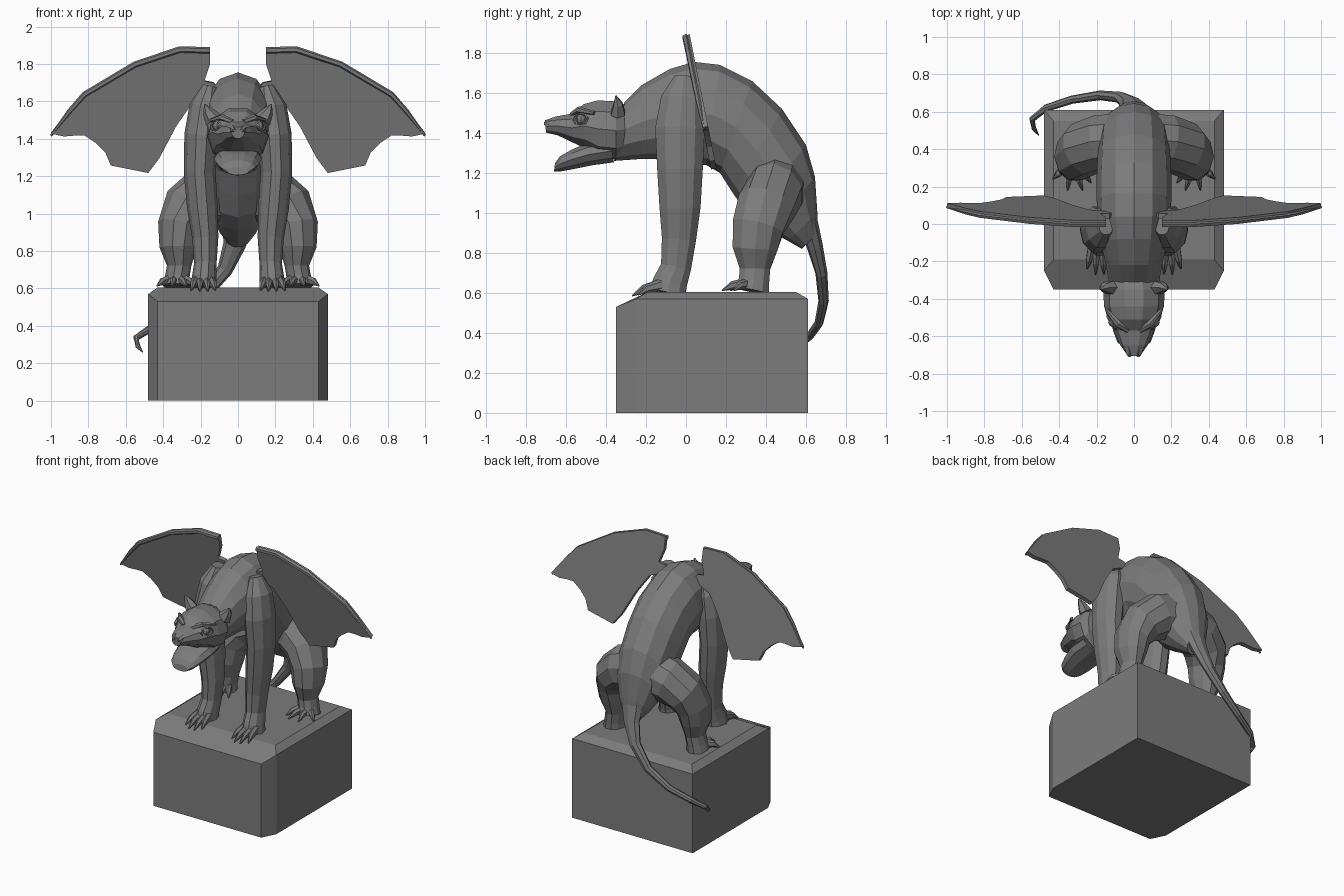
import bpy, bmesh, math
from mathutils import Vector as V

stone = bpy.data.materials.new("grey_stone")
stone.diffuse_color = (0.2, 0.2, 0.2, 1)


def finish(name, bm, mirror=False):
    bmesh.ops.recalc_face_normals(bm, faces=bm.faces)
    me = bpy.data.meshes.new(name)
    bm.to_mesh(me)
    bm.free()
    ob = bpy.data.objects.new(name, me)
    bpy.context.collection.objects.link(ob)
    me.materials.append(stone)
    if mirror:
        ob.modifiers.new("mirror", 'MIRROR')
    return ob


def loft(bm, rings, n):
    """Skin rings given as (centre, u, v)."""
    loops = []
    for c, u, v in rings:
        angles = [2 * math.pi * i / n for i in range(n)]
        loops.append([bm.verts.new(c + u * math.cos(a) + v * math.sin(a)) for a in angles])
    for a, b in zip(loops, loops[1:]):
        for i in range(n):
            j = (i + 1) % n
            bm.faces.new((a[i], a[j], b[j], b[i]))
    bm.faces.new(loops[0])
    bm.faces.new(loops[-1])


def tube(bm, pts, n=8, ref=V((0, 1, 0))):
    """Skin along points (x, y, z, ra, rb); rb lies toward ref."""
    cs = [V(p[:3]) for p in pts]
    rings = []
    for i, p in enumerate(pts):
        t = (cs[min(i + 1, len(cs) - 1)] - cs[max(i - 1, 0)]).normalized()
        v = (ref - t * ref.dot(t)).normalized()
        rings.append((cs[i], v.cross(t) * p[3], v * p[-1]))
    loft(bm, rings, n)


def profile(bm, secs, n=10):
    """Skin symmetric sections (top y, top z, bottom y, bottom z, half width)."""
    rings = []
    for ty, tz, by, bz, w in secs:
        top, bot = V((0, ty, tz)), V((0, by, bz))
        rings.append(((top + bot) / 2, V((w, 0, 0)), (top - bot) / 2))
    loft(bm, rings, n)


# plinth with bevelled top and front corners
bm = bmesh.new()
for s in (-1, 1):
    for x, y, z in ((.43, -.35, 0), (.48, -.25, 0), (.48, .61, 0), (.43, -.35, .53),
                    (.48, -.25, .57), (.48, .61, .57), (.43, -.19, .605), (.43, .55, .605)):
        bm.verts.new((s * x, y, z))
bmesh.ops.convex_hull(bm, input=bm.verts)
bmesh.ops.dissolve_limit(bm, angle_limit=.02, verts=bm.verts, edges=bm.edges)
finish("plinth", bm)

# arched body from neck to rump
bm = bmesh.new()
profile(bm, [(-.31, 1.55, -.36, 1.26, .13), (-.22, 1.64, -.22, 1.27, .15),
             (-.08, 1.72, -.1, 1.27, .18), (.04, 1.755, .02, 1.24, .195),
             (.17, 1.74, .1, 1.24, .2), (.33, 1.66, .17, 1.2, .2),
             (.48, 1.52, .24, 1.09, .195), (.6, 1.34, .32, .98, .185),
             (.645, 1.18, .42, .91, .16), (.657, 1.0, .51, .86, .11),
             (.66, .9, .58, .82, .06)], 12)
finish("body", bm)

# tail curling round the left rear corner
bm = bmesh.new()
tube(bm, [(0, .61, .95, .085, .05), (-.02, .645, .83, .06, .04), (-.07, .677, .7, .042, .03),
          (-.18, .688, .56, .03, .026), (-.33, .665, .45, .024, .022),
          (-.47, .62, .385, .02, .02), (-.545, .56, .335, .017, .017),
          (-.535, .51, .29, .013, .013), (-.51, .475, .26, .003, .003)])
finish("tail", bm)

# front legs
bm = bmesh.new()
tube(bm, [(.15, -.01, 1.68, .04, .05), (.175, -.02, 1.57, .085, .11),
          (.195, -.03, 1.42, .092, .13), (.205, -.03, 1.22, .085, .12),
          (.19, -.03, 1.03, .082, .108), (.175, -.035, .87, .07, .09),
          (.175, -.05, .73, .06, .08), (.182, -.08, .65, .066, .09),
          (.185, -.09, .6, .072, .095)], 10)
finish("front_leg", bm, True)

# hind legs: thigh bends outward, then down
bm = bmesh.new()
tube(bm, [(.05, .45, 1.13, .17, .15), (.17, .44, 1.1, .16, .15), (.27, .4, 1.03, .14, .15),
          (.315, .36, .93, .115, .135), (.32, .345, .82, .1, .118),
          (.315, .345, .72, .065, .08), (.325, .34, .66, .065, .08),
          (.33, .33, .61, .075, .09)], 10)
finish("hind_leg", bm, True)


# clawed toes
def toes(name, base, tips):
    bm = bmesh.new()
    for bx, tx, ty, tz in tips:
        b, t = V((bx, *base)), V((tx, ty, tz))
        m = b.lerp(t, .6) + V((0, 0, .012))
        tube(bm, [(*b, .032, .024), (*m, .022, .018), (*t, .003, .003)], 6, V((1, 0, 0)))
    finish(name, bm, True)


toes("front_toes", (-.12, .64), [(.145, .12, -.24, .59), (.17, .16, -.27, .585),
                                 (.2, .205, -.27, .585), (.225, .25, -.24, .59)])
toes("hind_toes", (.31, .645), [(.29, .23, .22, .612), (.315, .275, .18, .612),
                                (.34, .355, .18, .612), (.36, .435, .24, .612)])

# skull and muzzle
bm = bmesh.new()
profile(bm, [(-.28, 1.54, -.28, 1.3, .12), (-.35, 1.565, -.35, 1.26, .165),
             (-.44, 1.57, -.44, 1.27, .16), (-.51, 1.55, -.51, 1.32, .14),
             (-.57, 1.5, -.57, 1.35, .108), (-.65, 1.485, -.64, 1.385, .075),
             (-.705, 1.465, -.7, 1.4, .035)])
finish("head", bm)

# open lower jaw
bm = bmesh.new()
profile(bm, [(-.38, 1.37, -.36, 1.25, .12), (-.5, 1.35, -.47, 1.235, .13),
             (-.57, 1.32, -.57, 1.215, .112), (-.63, 1.285, -.63, 1.205, .09),
             (-.655, 1.25, -.66, 1.205, .06)])
finish("jaw", bm)

# ears, brows and nostrils
bm = bmesh.new()
X = V((1, 0, 0))
tube(bm, [(.13, -.34, 1.5, .05, .04), (.16, -.34, 1.545, .03, .025), (.178, -.35, 1.585, .004, .004)], 6)
finish("ear", bm, True)
bm = bmesh.new()
tube(bm, [(.03, -.57, 1.49, .015, .015), (.085, -.535, 1.515, .018, .02), (.145, -.46, 1.5, .01, .01)], 6)
finish("brow", bm, True)
bm = bmesh.new()
tube(bm, [(.03, -.65, 1.455, .02, .022), (.025, -.69, 1.45, .018, .02), (.02, -.708, 1.445, .008, .01)], 6, X)
finish("nostril", bm, True)

# eyeballs with almond lids
bm = bmesh.new()
bmesh.ops.create_uvsphere(bm, u_segments=8, v_segments=6, radius=.026)
bmesh.ops.translate(bm, verts=bm.verts, vec=(.112, -.525, 1.468))
along, out = V((.55, .8, .1)).normalized(), V((.8, -.55, .1)).normalized()
up = out.cross(along)
eye = V((.118, -.527, 1.468))
lid = []
for i in range(9):
    a = math.tau * i / 8
    lid.append((*(eye + along * .042 * math.cos(a) + up * .027 * math.sin(a)), .007, .007))
tube(bm, lid, 4, out)
finish("eye", bm, True)

# wings: scalloped membrane leaning back toward the bottom
outline = [(.15, 1.8), (.15, 1.885), (.31, 1.89), (.55, 1.81), (.82, 1.65), (.9, 1.56),
           (1.0, 1.43), (.93, 1.415), (.87, 1.42), (.82, 1.42), (.76, 1.38), (.71, 1.33), (.68, 1.26),
           (.48, 1.22), (.42, 1.3), (.33, 1.47), (.24, 1.6), (.1, 1.66), (.13, 1.7), (.18, 1.71)]
lean = lambda z: .005 + (1.89 - z) * .2
bm = bmesh.new()
f = bm.faces.new([bm.verts.new((x, lean(z), z)) for x, z in outline])
bmesh.ops.triangulate(bm, faces=[f])
wing = finish("wing", bm, True)
sol = wing.modifiers.new("thickness", 'SOLIDIFY')
sol.thickness, sol.offset = .028, 0

# wing leading-edge bone
bm = bmesh.new()
tube(bm, [(x, lean(z) - .006, z - .013, r) for (x, z), r in
          zip(outline[1:7], (.018, .018, .017, .016, .014, .006))], 6)
finish("wing_bone", bm, True)
